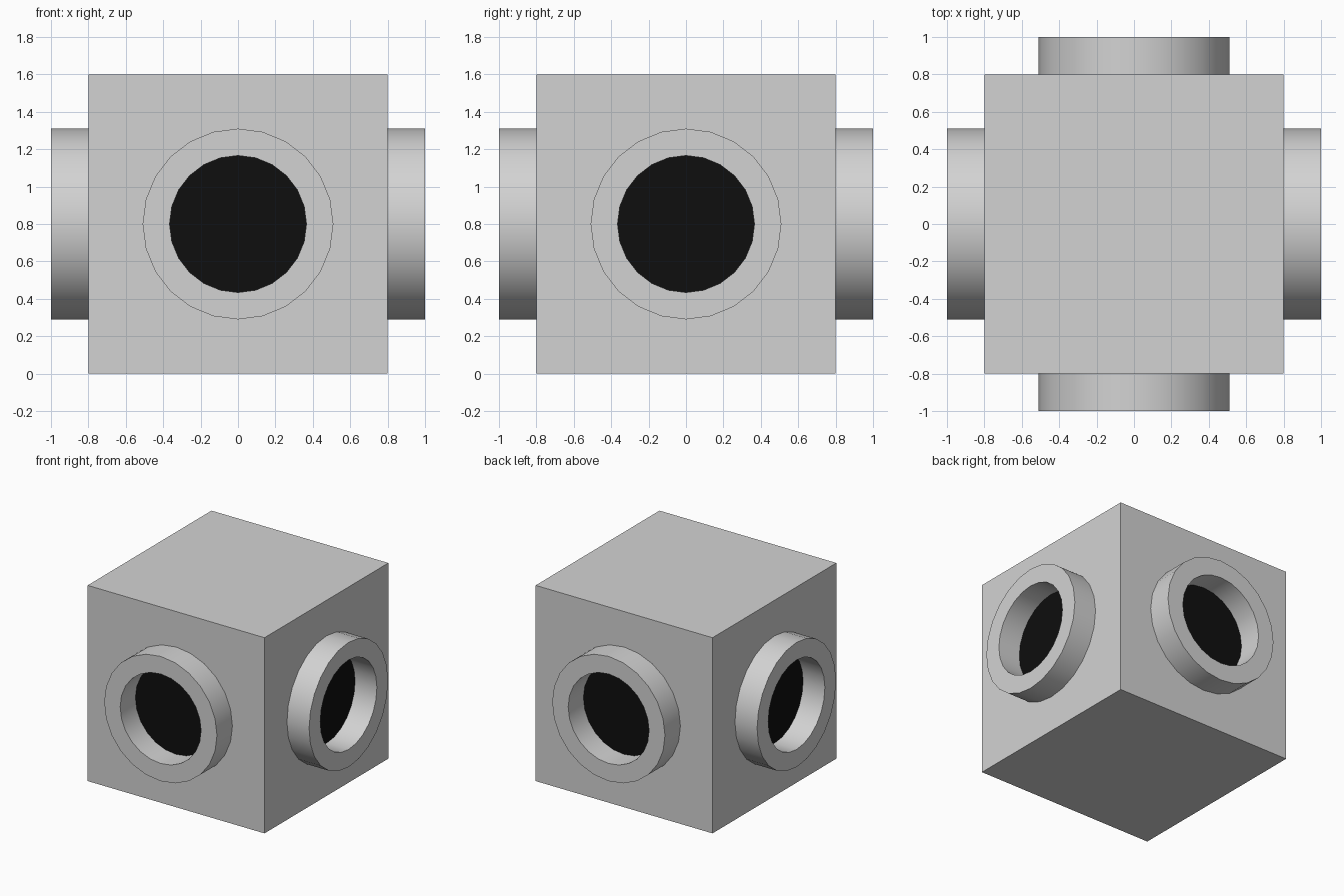
import bpy
import bmesh
from math import cos, sin, pi, radians

HALF = 0.8       # half the body width
SIDES = 24       # facets around each port
OUTER, INNER = 0.51, 0.366
FLOOR = HALF + 0.003


def make_material(name, value):
    mat = bpy.data.materials.new(name)
    mat.use_nodes = True
    colour = (value, value, value, 1)
    mat.diffuse_color = colour
    bsdf = next(n for n in mat.node_tree.nodes if n.type == 'BSDF_PRINCIPLED')
    bsdf.inputs["Base Color"].default_value = colour
    return mat


def make_object(name, bm, mat):
    bmesh.ops.recalc_face_normals(bm, faces=bm.faces)
    mesh = bpy.data.meshes.new(name)
    bm.to_mesh(mesh)
    bm.free()
    mesh.materials.append(mat)
    obj = bpy.data.objects.new(name, mesh)
    bpy.context.scene.collection.objects.link(obj)
    return obj


def circle(bm, radius, depth):
    """Ring of vertices facing the front at the given distance."""
    steps = [2 * pi * i / SIDES for i in range(SIDES)]
    return [bm.verts.new((radius * sin(a), -depth, HALF + radius * cos(a))) for a in steps]


def make_collar(name, mat):
    bm = bmesh.new()
    # Closed tube section swept around the port axis
    section = [(OUTER, HALF - 0.01), (OUTER, 1), (INNER, 1), (INNER, HALF - 0.01)]
    rings = [circle(bm, r, d) for r, d in section]
    for k, ring in enumerate(rings):
        other = rings[(k + 1) % len(rings)]
        for i in range(SIDES):
            j = (i + 1) % SIDES
            bm.faces.new((ring[i], ring[j], other[j], other[i]))
    return make_object(name, bm, mat)


def make_opening(name, mat):
    # Thin dark plate at the bottom of the port
    bm = bmesh.new()
    back = circle(bm, INNER, HALF - 0.003)
    front = circle(bm, INNER, FLOOR)
    bm.faces.new(back)
    bm.faces.new(front)
    for i in range(SIDES):
        j = (i + 1) % SIDES
        bm.faces.new((back[i], back[j], front[j], front[i]))
    return make_object(name, bm, mat)


default = bpy.data.objects.get("Cube")
if default:
    bpy.data.objects.remove(default, do_unlink=True)

grey = make_material("light grey", 0.65)
black = make_material("black", 0.0044)

# Body block
bm = bmesh.new()
bmesh.ops.create_cube(bm, size=2 * HALF)
bmesh.ops.translate(bm, verts=bm.verts, vec=(0, 0, HALF))
make_object("body_block", bm, grey)

# One port on each upright side
for index, side in enumerate(("front", "left", "back", "right")):
    collar = make_collar(side + "_collar", grey)
    opening = make_opening(side + "_opening", black)
    for obj in (collar, opening):
        obj.rotation_euler.z = radians(90 * index)
    bpy.ops.object.select_all(action='DESELECT')
    collar.select_set(True)
    bpy.context.view_layer.objects.active = collar
    bpy.ops.object.shade_smooth_by_angle(angle=radians(30))
